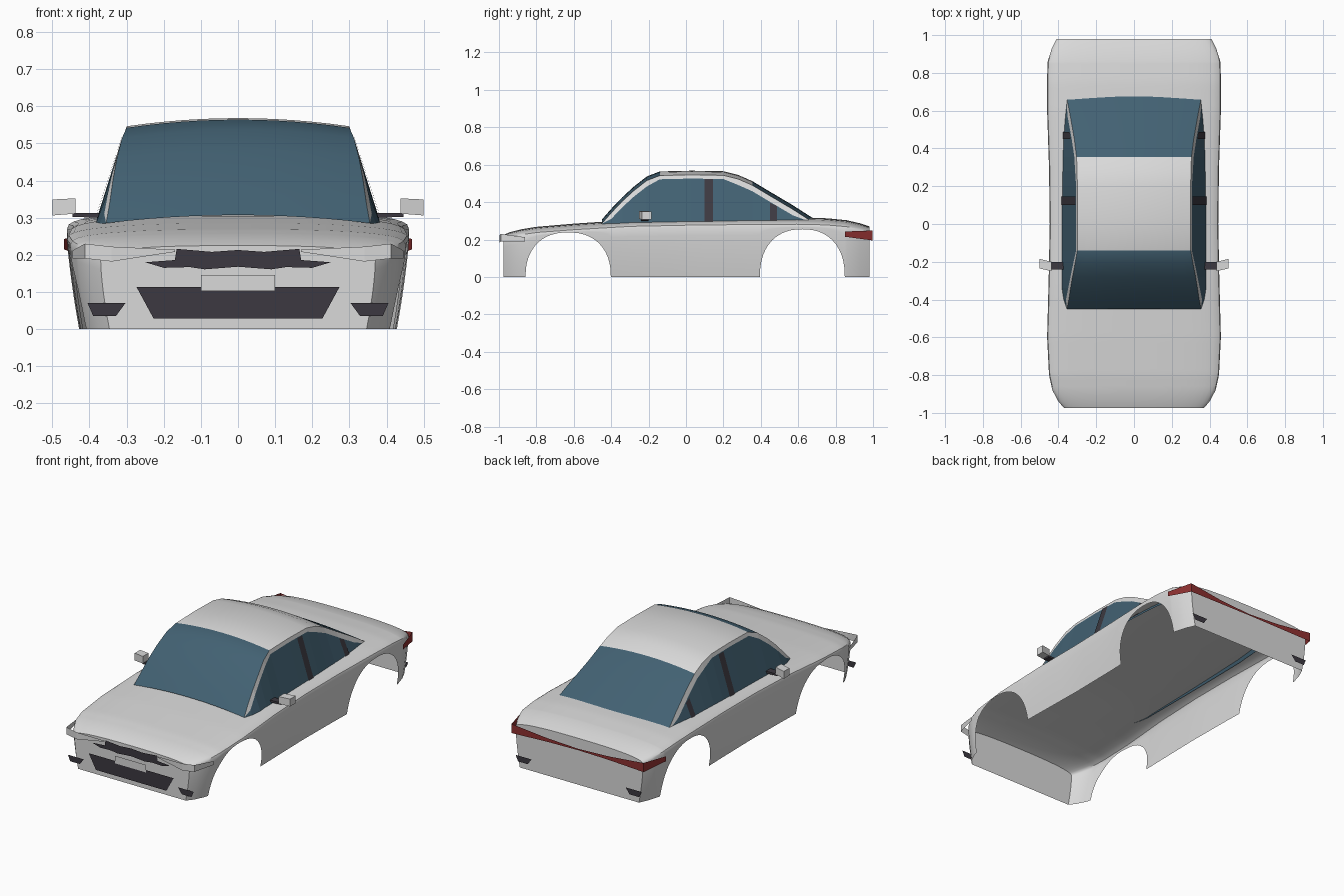
import bpy, bmesh, math

cube = bpy.data.objects.get("Cube")
if cube:
    bpy.data.objects.remove(cube, do_unlink=True)


def material(name, rgb):
    m = bpy.data.materials.new(name)
    m.use_nodes = True
    m.diffuse_color = (*rgb, 1)
    m.node_tree.nodes["Principled BSDF"].inputs["Base Color"].default_value = (*rgb, 1)
    return m


PAINT = material("silver_paint", (0.7, 0.7, 0.7))
GLASS = material("blue_glass", (0.055, 0.12, 0.17))
DARK = material("dark_trim", (0.045, 0.04, 0.052))
RED = material("red_lamp", (0.27, 0.03, 0.03))


def build(name, verts, faces, mats, rule=None, smooth=False, normals=True):
    bm = bmesh.new()
    vs = [bm.verts.new(v) for v in verts]
    for i, f in enumerate(faces):
        face = bm.faces.new([vs[k] for k in f])
        if rule:
            face.material_index = rule(i)
    if normals:
        bmesh.ops.recalc_face_normals(bm, faces=bm.faces[:])
    me = bpy.data.meshes.new(name)
    bm.to_mesh(me)
    bm.free()
    for m in mats:
        me.materials.append(m)
    ob = bpy.data.objects.new(name, me)
    bpy.context.collection.objects.link(ob)
    if smooth:
        bpy.ops.object.select_all(action='DESELECT')
        bpy.context.view_layer.objects.active = ob
        ob.select_set(True)
        bpy.ops.object.shade_smooth_by_angle(angle=math.radians(35))


def grid_faces(rows, cols):
    return [(r * cols + c, r * cols + c + 1, (r + 1) * cols + c + 1, (r + 1) * cols + c)
            for r in range(rows - 1) for c in range(cols - 1)]


def lerp(table, y, k):
    for a, b in zip(table, table[1:]):
        if y <= b[0]:
            t = (y - a[0]) / (b[0] - a[0])
            return a[k] + t * (b[k] - a[k])


# Body shell: y, half width, crown height
PLAN = [(-.975, .37, .225), (-.94, .40, .24), (-.88, .432, .255), (-.8, .45, .268),
        (-.6, .46, .285), (-.3, .452, .305), (0, .446, .312), (.3, .45, .316),
        (.6, .46, .318), (.75, .461, .314), (.86, .457, .303), (.93, .435, .287), (.98, .41, .27)]
# Wheel arches: centre, half length, height
ARCHES = [(-.63, .228, .238), (.622, .227, .255)]


def sill(y):
    for c, half, high in ARCHES:
        u = abs(y - c) / half
        if u < 1:
            return high * (1 - u ** 2.3) ** (1 / 2.3)
    return 0


def section(y):
    w, top = lerp(PLAN, y, 1), lerp(PLAN, y, 2)
    wide, low = top * .85, sill(y)
    pts = []
    for i in range(7):
        z = low + (wide - low) * i / 6
        pts.append((w * (1 - .065 * max(0, 1 - z / wide) ** 1.6), z))
    for i in range(1, 10):
        a = math.pi / 2 * i / 10
        pts.append((w * math.cos(a) ** .77, wide + (top - wide) * math.sin(a) ** .77))
    pts.append((0, top))
    half = [(x, y, z) for x, z in pts]
    return half + [(-x, yy, z) for x, yy, z in half[-2::-1]]


stations = {p[0] for p in PLAN if sill(p[0]) == 0}
for c, half, high in ARCHES:
    stations |= {round(c - half * math.cos(math.pi * i / 24), 4) for i in range(25)}
stations = sorted(stations | {-.2, -.1, .1, .2})
rows = [section(y) for y in stations]
cols = len(rows[0])
verts = [v for r in rows for v in r]
faces = grid_faces(len(rows), cols)
last = (len(rows) - 1) * cols
faces += [tuple(range(cols)), tuple(last + i for i in range(cols))]
build("body_shell", verts, faces, [PAINT], smooth=True)

# Cabin edge rail: y, x, z
RAIL = [(-.45, .355, .285), (-.4, .345, .342), (-.34, .336, .405), (-.28, .326, .46),
        (-.21, .312, .515), (-.14, .30, .542), (.03, .30, .546), (.2, .30, .543),
        (.28, .301, .523), (.355, .304, .49), (.45, .316, .433), (.57, .337, .362), (.69, .36, .285)]
BASE = [(-.45, .355), (-.37, .383), (.1, .385), (.5, .38), (.69, .36)]
BASE_Z = .284


def side_point(y, t):
    x, z = lerp(RAIL, y, 1), lerp(RAIL, y, 2)
    xb = lerp(BASE, y, 1)
    return x + (xb - x) * t, y, z + (BASE_Z - z) * t


# Roof, windscreen and rear window as one crowned skin
N = 12
verts = []
for y, x, z in RAIL:
    for i in range(N + 1):
        u = 2 * i / N - 1
        verts.append((x * u, y, z + .022 * (1 - u * u)))


def roof_rule(i):
    return 0 if -.15 < RAIL[i // N][0] < .35 else 1


build("roof_and_screens", verts, grid_faces(len(RAIL), N + 1), [PAINT, GLASS], roof_rule, True)

for s, side in ((1, "left"), (-1, "right")):
    # Side panel: painted window frame above the glass
    verts = []
    for y, x, z in RAIL:
        drop = .02 if -.15 < y < .21 else .032
        for t in (0, min(.6, drop / (z - BASE_Z)), 1):
            px, py, pz = side_point(y, t)
            verts.append((s * px, py, pz))
    build(side + "_side_windows", verts, grid_faces(len(RAIL), 3), [PAINT, GLASS],
          lambda i: i % 2)

    # Window pillars
    for name, y0, y1, t0 in (("centre", .1, .145, .08), ("rear", .45, .487, .25)):
        quad = [side_point(y0, t0), side_point(y1, t0), side_point(y1, .95), side_point(y0, .95)]
        build(f"{side}_{name}_pillar", [(s * (x + .004), y, z) for x, y, z in quad],
              [(3, 2, 1, 0)[::s]], [DARK], normals=False)


def box(name, x0, x1, inner, outer, mat):
    """Tapered block; inner and outer are (y0, y1, z0, z1) at its two ends."""
    vs = [(x, y, z) for x, (a, b, c, d) in ((x0, inner), (x1, outer))
          for y, z in ((a, c), (b, c), (b, d), (a, d))]
    fs = [(0, 1, 2, 3), (4, 5, 6, 7)] + [(i, (i + 1) % 4, 4 + (i + 1) % 4, 4 + i) for i in range(4)]
    build(name, vs, fs, [mat])


# Door mirrors
for s, side in ((1, "left"), (-1, "right")):
    box(side + "_mirror_arm", s * .37, s * .445, (-.24, -.2, .3, .312), (-.24, -.2, .302, .313), DARK)
    box(side + "_mirror_head", s * .437, s * .5, (-.25, -.2, .311, .352), (-.235, -.185, .306, .349), PAINT)


def plate(name, outline, y, mat):
    """Flat panel facing the nearer end of the car."""
    pts = outline if y < 0 else outline[::-1]
    build(name, [(x, y, z) for x, z in pts], [tuple(range(len(pts)))], [mat], normals=False)


def mirrored(half):
    """Closed counter-clockwise outline from its +x half, listed bottom to top."""
    return half + [(-x, z) for x, z in half[::-1] if x]


# Front panels
plate("lower_grille", mirrored([(.227, .028), (.273, .113)]), -.982, DARK)
for i, z in enumerate((.044, .061, .078)):
    w = .17 + z * .25
    plate(f"grille_slat_{i + 1}", mirrored([(w, z - .0015), (w, z + .0015)]), -.984, DARK)
plate("front_plate", mirrored([(.1, .102), (.1, .146)]), -.987, PAINT)
plate("upper_grille", mirrored([(0, .168), (.09, .161), (.13, .167), (.2, .165), (.25, .18),
                                (.17, .186), (.165, .216), (.07, .208), (0, .213)]), -.982, DARK)
# Rear panel
plate("rear_plate", mirrored([(.105, .085), (.105, .133)]), .985, PAINT)

for s, side in ((1, "left"), (-1, "right")):
    # Fog lamps and rear reflectors
    fog = [(s * x, z) for x, z in ((.328, .036), (.39, .036), (.405, .07), (.303, .07))][::s]
    plate(side + "_fog_lamp", fog, -.985, DARK)
    plate(side + "_rear_reflector", fog, .987, DARK)

    # Wraparound lamps: x, y, lower z, upper z
    for name, turn, path, mat in (
            ("headlamp", -1, [(.17, -.985, .208, .214), (.34, -.997, .182, .222),
                              (.412, -.99, .19, .23), (.445, -.86, .19, .212)], PAINT),
            ("tail_lamp", 1, [(0, .988, .205, .213), (.2, .99, .202, .223),
                              (.425, .997, .195, .248), (.468, .85, .215, .243)], RED)):
        vs = [(s * x, y, z) for x, y, a, b in path for z in (a, b)]
        build(f"{side}_{name}", vs, [f[::s * turn] for f in grid_faces(len(path), 2)], [mat],
              normals=False)
